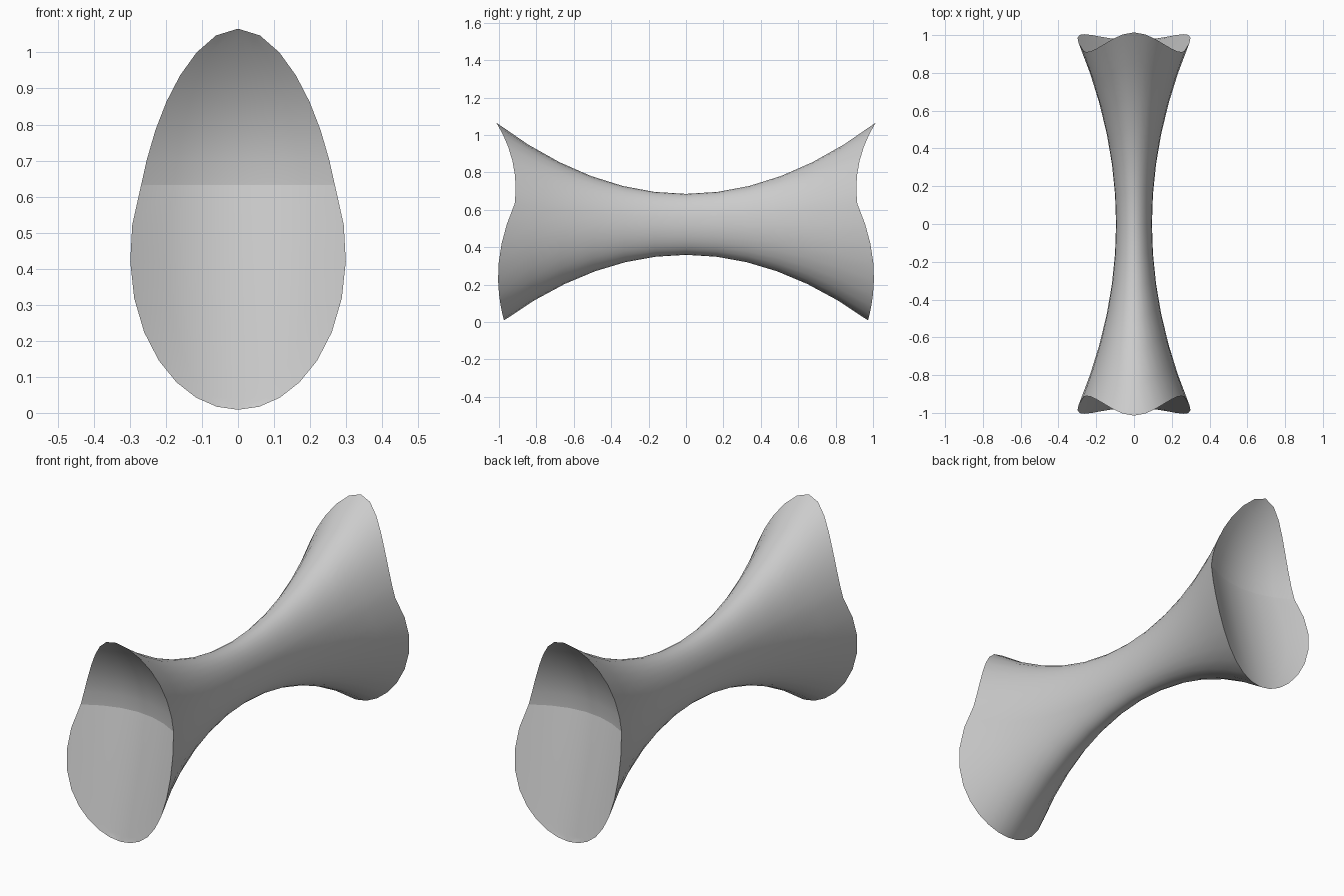
import bpy, bmesh, math

cube = bpy.data.objects.get("Cube")
if cube:
    bpy.data.objects.remove(cube, do_unlink=True)

SIDES, STEPS, COLUMNS = 32, 12, 6
HALF = SIDES // 2
CREASE_ROW = 9
CREASE_Z = 0.635
MID_Z = 0.522

grey = bpy.data.materials.new("plain_grey")
grey.use_nodes = True
grey.diffuse_color = (0.6, 0.6, 0.6, 1)
grey.node_tree.nodes["Principled BSDF"].inputs["Base Color"].default_value = (0.6, 0.6, 0.6, 1)


def end_depth(x, z):
    """Scooped end: leaning hollow below the crease, rounded hollow above."""
    low = 0.975 + 1.2 * x * x - 0.23 * min(z, CREASE_Z)
    return low + max(z - CREASE_Z, 0) ** 2


def section(i, y):
    """Point on the flared oval body."""
    row = min(i, SIDES - i)
    a = math.pi * row / HALF - math.pi / 2
    if row == CREASE_ROW:
        a += 0.04
    side = 1 if i <= HALF else -1
    x = side * math.cos(a) * (0.095 + 0.216 * y * y)
    return x, y, MID_Z + math.sin(a) * (0.163 + 0.37 * y * y)


def rim_depth(i):
    y = 0.97
    for _ in range(30):
        x, _y, z = section(i, y)
        y = 0.5 * (y + end_depth(x, z))
    return y


bm = bmesh.new()
depths = [rim_depth(i) for i in range(SIDES)]

# Flared body
rings = []
for s in range(STEPS + 1):
    t = 2 * s / STEPS - 1
    rings.append([bm.verts.new(section(i, t * depths[i])) for i in range(SIDES)])
for a, b in zip(rings, rings[1:]):
    for i in range(SIDES):
        j = (i + 1) % SIDES
        bm.faces.new((a[i], a[j], b[j], b[i]))

# Scooped ends, spanned in level rows from rim to rim
sharp = []
for ring, sign in ((rings[0], -1), (rings[-1], 1)):
    rows = []
    for r in range(1, HALF):
        right, left = ring[r], ring[SIDES - r]
        row = [left]
        for c in range(1, COLUMNS):
            p = left.co.lerp(right.co, c / COLUMNS)
            p.y = sign * end_depth(p.x, p.z)
            row.append(bm.verts.new(p))
        rows.append(row + [right])
    for low, high in zip(rows, rows[1:]):
        for c in range(COLUMNS):
            bm.faces.new((low[c], low[c + 1], high[c + 1], high[c]))
    for pole, row in ((ring[0], rows[0]), (ring[HALF], rows[-1])):
        for c in range(COLUMNS):
            bm.faces.new((pole, row[c], row[c + 1]))
    crease = rows[CREASE_ROW - 1]
    sharp += list(zip(crease, crease[1:]))
    sharp += list(zip(ring, ring[1:] + ring[:1]))

bmesh.ops.recalc_face_normals(bm, faces=bm.faces[:])
for face in bm.faces:
    face.smooth = True
for a, b in sharp:
    bm.edges.get((a, b)).smooth = False

mesh = bpy.data.meshes.new("flared_bar")
bm.to_mesh(mesh)
bm.free()
mesh.materials.append(grey)
bar = bpy.data.objects.new("flared_bar", mesh)
bpy.context.collection.objects.link(bar)
